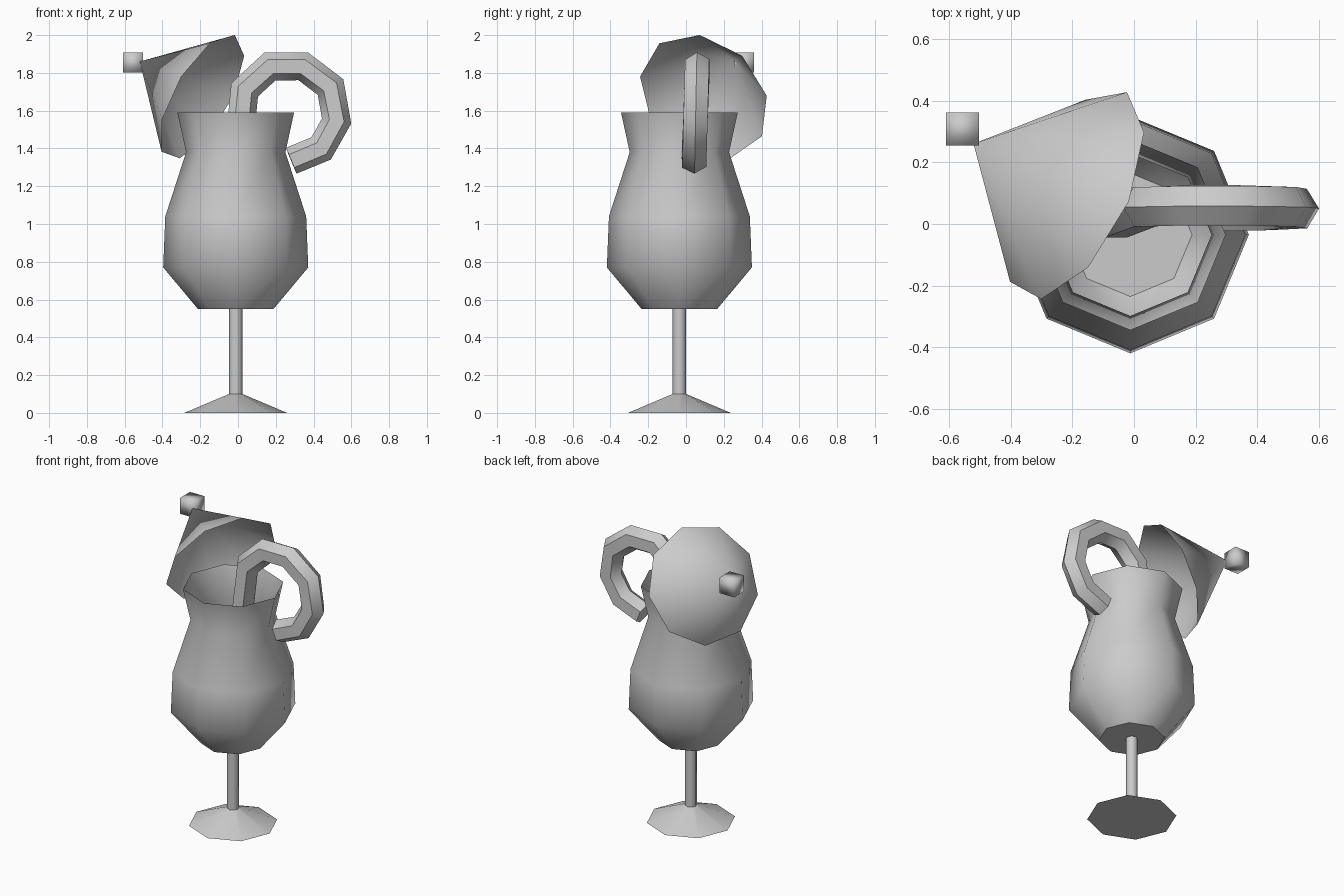
import bpy, bmesh, math
from mathutils import Vector

if "Cube" in bpy.data.objects:
    bpy.data.objects.remove(bpy.data.objects["Cube"])

CX, CY = -0.012, -0.035   # axis of the glass


def finish(name, bm, angle=50):
    bmesh.ops.recalc_face_normals(bm, faces=bm.faces)
    me = bpy.data.meshes.new(name)
    bm.to_mesh(me)
    bm.free()
    ob = bpy.data.objects.new(name, me)
    bpy.context.collection.objects.link(ob)
    bpy.ops.object.select_all(action='DESELECT')
    ob.select_set(True)
    bpy.context.view_layer.objects.active = ob
    bpy.ops.object.shade_smooth_by_angle(angle=math.radians(angle))
    return ob


def skin(bm, rings, cap_start=False, cap_end=False):
    """Bridge equal-sized rings of points into a tube."""
    vs = [[bm.verts.new(p) for p in ring] for ring in rings]
    n = len(vs[0])
    for a, b in zip(vs, vs[1:]):
        for i in range(n):
            j = (i + 1) % n
            bm.faces.new((a[i], a[j], b[j], b[i]))
    if cap_start:
        bm.faces.new(vs[0])
    if cap_end:
        bm.faces.new(vs[-1])


def circle(c, u, v, r, n):
    return [c + r * (u * math.cos(2 * math.pi * i / n) + v * math.sin(2 * math.pi * i / n))
            for i in range(n)]


def lathe(name, profile, n=8):
    bm = bmesh.new()
    rings = [circle(Vector((CX, CY, z)), Vector((1, 0, 0)), Vector((0, 1, 0)), r, n)
             for r, z in profile]
    skin(bm, rings, cap_start=True)
    return finish(name, bm)


# Foot with stem, and open octagonal cup
lathe("foot_and_stem", [(0.272, 0), (0.036, 0.10), (0.036, 0.55)])
lathe("cup", [(0.2, 0.55), (0.384, 0.77), (0.373, 1.04), (0.263, 1.38), (0.309, 1.59)])

# Hooked stick: hexagonal tube along a bent path leaning slightly in y
path = [(-0.06, 0.75), (0.035, 1.71), (0.17, 1.835), (0.345, 1.835), (0.49, 1.725),
        (0.522, 1.545), (0.44, 1.40), (0.282, 1.335)]
pts = [Vector((x, 0.042 + 0.037 * (z - 1.335), z)) for x, z in path]
bm = bmesh.new()
rings = []
for i, p in enumerate(pts):
    d_in = (p - pts[max(i - 1, 0)]).normalized()
    d_out = (pts[min(i + 1, len(pts) - 1)] - p).normalized()
    t = (d_in + d_out).normalized()
    side = Vector((0, 1, 0.037)).cross(t).normalized()
    miter = 1 / max(t.dot(d_out), t.dot(d_in))
    rings.append(circle(p, side * miter, t.cross(side), 0.074, 6))
skin(bm, rings, cap_start=True, cap_end=True)
finish("hooked_stick", bm)

# Open nine-sided cone hung on the rim, tip pointing up and back left
centre = Vector((-0.192, 0.096, 1.673))
tip = Vector((-0.52, 0.26, 1.86))
axis = (tip - centre).normalized()
u = Vector((-0.108, -0.339, 0.107))
u = (u - axis * u.dot(axis)).normalized()
bm = bmesh.new()
rim = [bm.verts.new(p) for p in circle(centre, u, axis.cross(u), 0.372, 9)]
apex = bm.verts.new(tip)
for i in range(9):
    bm.faces.new((rim[i], rim[(i + 1) % 9], apex))
finish("cone_hat", bm)

# Small block at the cone tip
bm = bmesh.new()
bmesh.ops.create_cube(bm, size=0.106)
bmesh.ops.translate(bm, verts=bm.verts, vec=(-0.556, 0.308, 1.854))
finish("tip_block", bm, 100)
